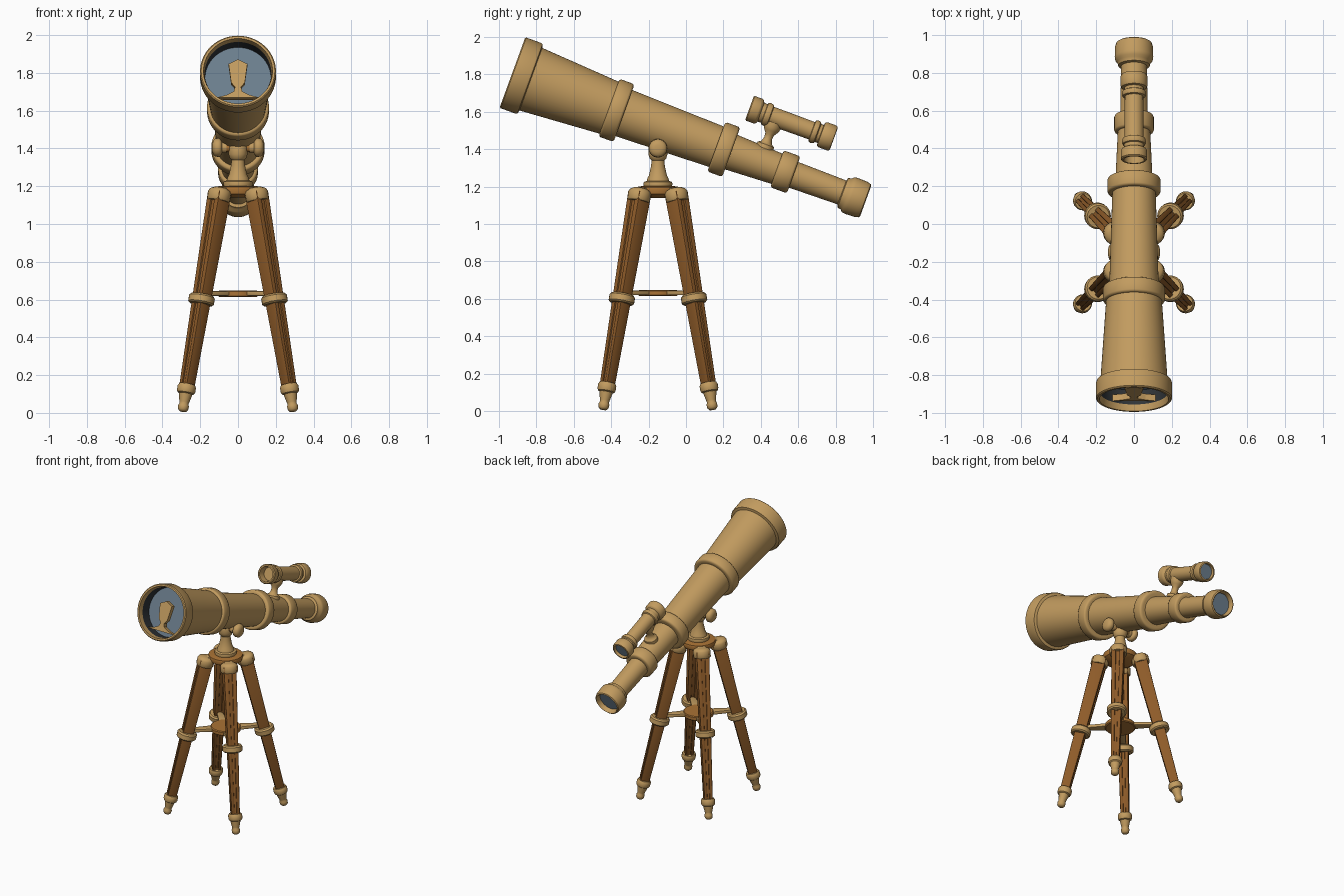
import bpy, bmesh, math
from mathutils import Vector, Matrix

if "Cube" in bpy.data.objects:
    bpy.data.objects.remove(bpy.data.objects["Cube"])


def material(name, rgb):
    m = bpy.data.materials.new(name)
    m.diffuse_color = (*rgb, 1)
    m.use_nodes = True
    m.node_tree.nodes["Principled BSDF"].inputs["Base Color"].default_value = m.diffuse_color
    return m


BRASS = material("tan_brass", (0.54, 0.33, 0.115))
WOOD = material("brown_wood", (0.27, 0.105, 0.022))
BRONZE = material("orange_bronze", (0.40, 0.17, 0.035))
GLASS = material("blue_grey_glass", (0.15, 0.21, 0.27))
DARK = material("dark_lining", (0.03, 0.035, 0.04))


def finish(name, bm, mat, smooth=True):
    bmesh.ops.remove_doubles(bm, verts=bm.verts, dist=1e-5)
    bmesh.ops.recalc_face_normals(bm, faces=bm.faces)
    me = bpy.data.meshes.new(name)
    bm.to_mesh(me)
    bm.free()
    me.materials.append(mat)
    ob = bpy.data.objects.new(name, me)
    bpy.context.collection.objects.link(ob)
    if smooth:
        bpy.ops.object.select_all(action='DESELECT')
        ob.select_set(True)
        bpy.context.view_layer.objects.active = ob
        bpy.ops.object.shade_smooth_by_angle(angle=math.radians(40))
    return ob


def lathe(name, pts, origin, axis, mat, seg=40):
    """Spin (distance, radius) points around an axis."""
    q = Vector(axis).to_track_quat('Z', 'Y')
    bm = bmesh.new()
    rings = []
    for t, r in pts:
        rings.append([bm.verts.new(Vector(origin) + q @ Vector((
            r * math.cos(2 * math.pi * i / seg), r * math.sin(2 * math.pi * i / seg), t)))
            for i in range(seg)])
    for a, b in zip(rings, rings[1:]):
        for i in range(seg):
            j = (i + 1) % seg
            bm.faces.new((a[i], a[j], b[j], b[i]))
    bmesh.ops.remove_doubles(bm, verts=bm.verts, dist=1e-5)
    return finish(name, bm, mat)


def ring(t0, t1, r, c=0.012):
    """Profile points of a collar with rounded edges."""
    return [(t0, r - 2 * c), (t0, r - c), (t0 + c * .4, r - c * .3), (t0 + c, r),
            (t1 - c, r), (t1 - c * .4, r - c * .3), (t1, r - c), (t1, r - 2 * c)]


def beam(name, p0, p1, side, size0, size1, mat, bevel=0.0):
    """Tapered bar from p0 to p1; sizes are (along side, across)."""
    d = (p1 - p0).normalized()
    side = side.normalized()
    other = d.cross(side).normalized()
    bm = bmesh.new()
    ends = []
    for p, (w, h) in ((p0, size0), (p1, size1)):
        ends.append([bm.verts.new(p + side * w / 2 * a + other * h / 2 * b)
                     for a, b in ((-1, -1), (1, -1), (1, 1), (-1, 1))])
    a, b = ends
    bm.faces.new(a)
    bm.faces.new(b)
    for i in range(4):
        j = (i + 1) % 4
        bm.faces.new((a[i], a[j], b[j], b[i]))
    if bevel:
        bmesh.ops.bevel(bm, geom=bm.edges[:], offset=bevel, segments=2, affect='EDGES', profile=0.5)
    return finish(name, bm, mat)


# Telescope axis, running from the raised front down to the eyepiece
TILT = math.radians(20)
D = Vector((0, math.cos(TILT), -math.sin(TILT)))
N = Vector((0, math.sin(TILT), math.cos(TILT)))
F = Vector((0, -0.928, 1.81))


def at(t, n=0.0):
    return F + D * t + N * n


# Main tube
tube = [(0.12, 0), (0.12, 0.176), (0.03, 0.178), (0.0, 0.183), (0.0, 0.195), (0.006, 0.201),
        (0.09, 0.201), (0.10, 0.197), (0.105, 0.178), (0.55, 0.148)]
tube += ring(0.55, 0.635, 0.164)
tube += [(0.635, 0.131), (1.16, 0.115)]
tube += ring(1.16, 1.245, 0.141)
tube += [(1.245, 0.098), (1.505, 0.086)]
tube += ring(1.505, 1.60, 0.105)
tube += [(1.60, 0.073), (1.875, 0.068), (1.88, 0.084), (1.90, 0.088), (1.91, 0.099),
         (1.93, 0.102), (1.985, 0.100), (2.005, 0.094), (2.01, 0.086), (2.0, 0.078),
         (1.97, 0.076), (1.97, 0)]
lathe("main_tube", tube, F, D, BRASS, 56)
lathe("front_lining", [(0.035, 0.1765), (0.118, 0.1745)], F, D, DARK, 56)
lathe("front_lens", [(0.115, 0), (0.115, 0.176)], F, D, GLASS, 56)
lathe("eyepiece_lens", [(1.975, 0), (1.975, 0.077)], F, D, GLASS)

# Bracket standing inside the front opening
half = [(0.05, 0.055), (0.036, -0.05), (0.016, -0.075), (0.022, -0.10), (0.06, -0.12), (0.115, -0.135)]
outline = [(0, 0.08)] + half + [(-x, n) for x, n in reversed(half)]
bm = bmesh.new()
face = bm.faces.new([bm.verts.new(at(0.04, n) + Vector((x, 0, 0))) for x, n in outline])
ext = bmesh.ops.extrude_face_region(bm, geom=[face])
bmesh.ops.translate(bm, vec=D * 0.035, verts=[v for v in ext["geom"] if isinstance(v, bmesh.types.BMVert)])
finish("front_bracket", bm, BRASS, False)

# Finder scope
S = at(1.256, 0.255)
finder = [(0.05, 0), (0.05, 0.048), (0.0, 0.054)]
finder += [(0.0, 0.064), (0.006, 0.070), (0.05, 0.070), (0.06, 0.064), (0.065, 0.053), (0.085, 0.053),
           (0.088, 0.060), (0.10, 0.064), (0.118, 0.060), (0.122, 0.051), (0.355, 0.049)]
finder += [(0.358, 0.060), (0.37, 0.064), (0.385, 0.060), (0.39, 0.051), (0.405, 0.051),
           (0.408, 0.066), (0.418, 0.071), (0.468, 0.071), (0.478, 0.066), (0.48, 0.056),
           (0.455, 0.053), (0.455, 0)]
lathe("finder_scope", finder, S, D, BRASS)
lathe("finder_lens", [(0.46, 0), (0.46, 0.053)], S, D, GLASS)
lathe("finder_post", [(0.08, 0), (0.08, 0.048), (0.102, 0.046), (0.112, 0.03), (0.135, 0.022),
                      (0.16, 0.024), (0.18, 0.038), (0.20, 0.046), (0.225, 0.046), (0.225, 0)],
      at(1.405), N, BRASS, 24)

# Mount: column, axle and side knobs
C = Vector((0, -0.15, 0))
lathe("mount_column", [(1.20, 0), (1.20, 0.075), (1.215, 0.078), (1.225, 0.075), (1.23, 0.06),
                       (1.245, 0.056), (1.26, 0.048), (1.31, 0.037), (1.34, 0.034), (1.35, 0.044),
                       (1.37, 0.05), (1.41, 0.05), (1.44, 0.035), (1.45, 0)], C, (0, 0, 1), BRASS, 32)
lathe("mount_axle", [(-0.11, 0), (-0.11, 0.024), (0.11, 0.024), (0.11, 0)],
      C + Vector((0, 0, 1.405)), (1, 0, 0), BRONZE, 24)
for s in (-1, 1):
    lathe("mount_knob", [(0.06, 0), (0.06, 0.03), (0.085, 0.03), (0.09, 0.044), (0.10, 0.05),
                         (0.12, 0.048), (0.132, 0.036), (0.137, 0.018), (0.137, 0)],
          C + Vector((0, 0, 1.405)), (s, 0, 0), BRASS, 24)
lathe("tripod_hub", [(1.14, 0), (1.14, 0.08), (1.16, 0.115), (1.185, 0.122), (1.197, 0.118),
                     (1.202, 0.09), (1.205, 0)], C, (0, 0, 1), BRONZE, 32)

# Four splayed legs with collars, feet and spreader arms
for sx in (-1, 1):
    for sy in (-1, 1):
        out = Vector((sx, sy, 0)).normalized()
        side = Vector((-sy, sx, 0)).normalized()
        top = C + Vector((sx * 0.095, sy * 0.095, 1.18))
        foot = C + Vector((sx * 0.293, sy * 0.293, 0.008))
        axis = (top - foot).normalized()
        length = (top - foot).length
        p_low, p_high = foot + axis * 0.11, top - axis * 0.01
        for k in (-1, 1):
            beam("leg_rail", p_low + side * 0.018 * k, p_high + side * 0.029 * k, side,
                 (0.021, 0.062), (0.032, 0.092), WOOD, 0.005)
        beam("leg_plank", p_low, p_high, side, (0.03, 0.046), (0.04, 0.070), WOOD)
        beam("leg_head", top - axis * 0.01, C + Vector((sx * 0.05, sy * 0.05, 1.185)),
             side, (0.06, 0.04), (0.06, 0.03), BRASS, 0.006)
        lathe("leg_top_cap", [(-0.06, 0), (-0.06, 0.055), (-0.052, 0.061), (-0.012, 0.061),
                              (0, 0.054), (0.01, 0.035), (0.012, 0)], top, axis, BRASS, 24)
        lathe("leg_collar", [(-0.025, 0), (-0.025, 0.06), (-0.017, 0.069), (0.015, 0.069),
                             (0.025, 0.06), (0.025, 0)], foot + axis * length * 0.505, axis, BRASS, 24)
        lathe("leg_foot", [(-0.003, 0), (0.0, 0.018), (0.01, 0.027), (0.03, 0.029), (0.042, 0.024),
                           (0.05, 0.026), (0.095, 0.036), (0.10, 0.045), (0.112, 0.049),
                           (0.135, 0.049), (0.146, 0.043), (0.148, 0)], foot, axis, BRASS, 24)
        hub = C + Vector((0, 0, 0.632))
        beam("spreader_arm", hub + out * 0.06, hub + out * 0.26, side,
             (0.07, 0.024), (0.036, 0.024), BRASS, 0.005)
lathe("spreader_plate", [(0.614, 0), (0.614, 0.10), (0.62, 0.106), (0.642, 0.106),
                         (0.648, 0.10), (0.648, 0)], C, (0, 0, 1), BRONZE, 32)
